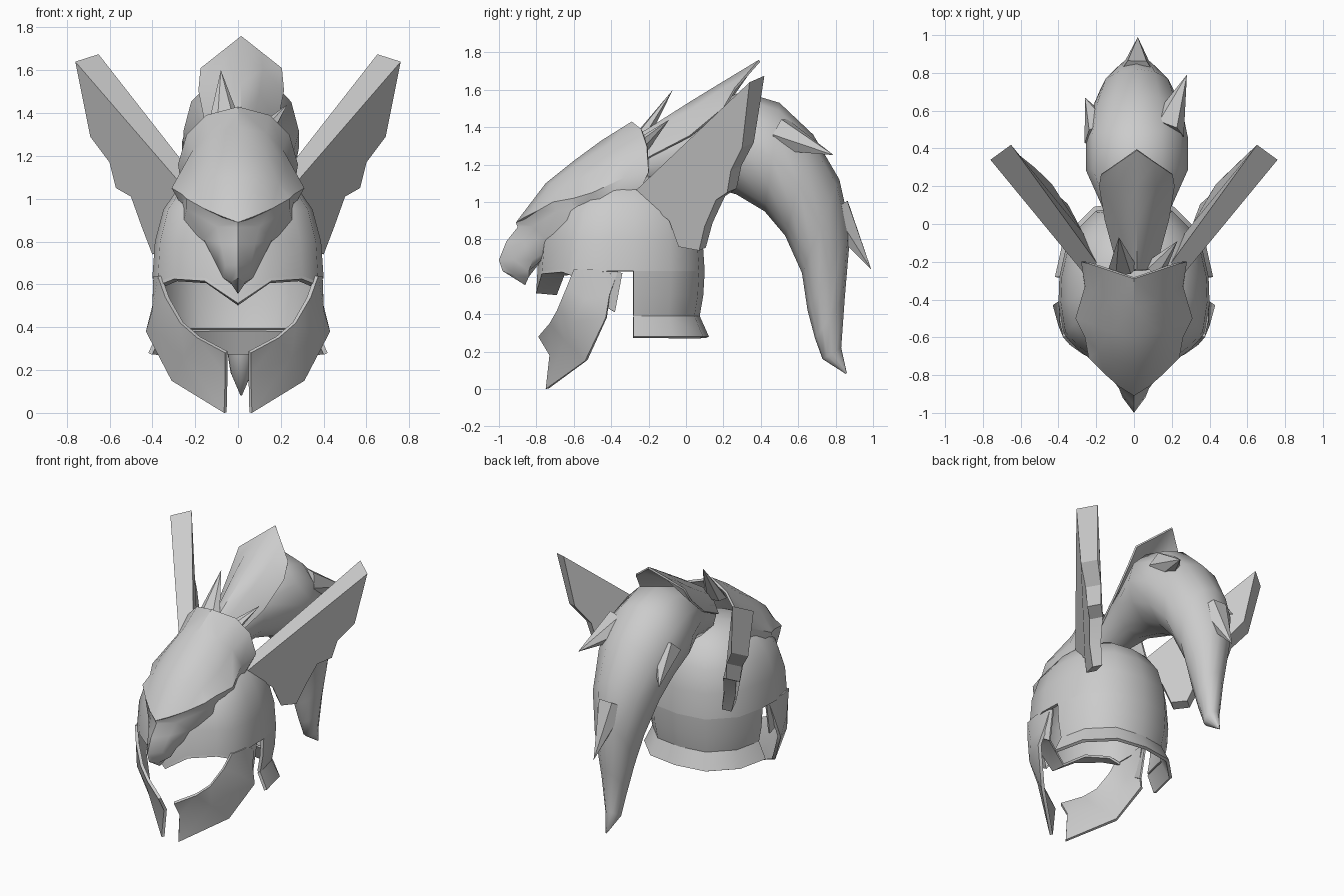
import bpy, bmesh, math
from mathutils import Vector

default_cube = bpy.data.objects.get("Cube")
if default_cube:
    bpy.data.objects.remove(default_cube, do_unlink=True)

steel = bpy.data.materials.new("plain_grey")
steel.use_nodes = True
GREY = (0.6, 0.6, 0.6, 1)
steel.diffuse_color = GREY
steel.node_tree.nodes["Principled BSDF"].inputs["Base Color"].default_value = GREY


def finish(name, bm, mirror=False, thickness=0, angle=38):
    """Weld, mirror, thicken and shade a bmesh, then link it as an object."""
    if mirror:
        copied = bmesh.ops.duplicate(bm, geom=bm.verts[:] + bm.edges[:] + bm.faces[:])["geom"]
        for item in copied:
            if isinstance(item, bmesh.types.BMVert):
                item.co.x = -item.co.x
    bmesh.ops.remove_doubles(bm, verts=bm.verts[:], dist=0.001)
    bmesh.ops.recalc_face_normals(bm, faces=bm.faces[:])
    if thickness:
        bmesh.ops.solidify(bm, geom=bm.faces[:], thickness=thickness)
        bmesh.ops.recalc_face_normals(bm, faces=bm.faces[:])
    mesh = bpy.data.meshes.new(name)
    bm.to_mesh(mesh)
    bm.free()
    mesh.materials.append(steel)
    for polygon in mesh.polygons:
        polygon.use_smooth = True
    mesh.set_sharp_from_angle(angle=math.radians(angle))
    part = bpy.data.objects.new(name, mesh)
    bpy.context.collection.objects.link(part)
    return part


def sheet(name, rows, closed=False, **options):
    """Skin a surface across rows of points."""
    bm = bmesh.new()
    grid = [[bm.verts.new(point) for point in row] for row in rows]
    for upper, lower in zip(grid, grid[1:]):
        count = len(upper)
        for i in range(count if closed else count - 1):
            j = (i + 1) % count
            bm.faces.new((upper[i], upper[j], lower[j], lower[i]))
    if closed:
        bm.faces.new(grid[0])
        bm.faces.new(grid[-1])
    return finish(name, bm, **options)


def tuft(name, base, tip, width, depth):
    """Pointed lock of hair: a flattened spike from base to tip."""
    base, tip = Vector(base), Vector(tip)
    turn = (tip - base).to_track_quat("Z", "Y")
    bm = bmesh.new()
    ring = []
    for i in range(6):
        a = math.tau * i / 6
        offset = Vector((width * math.cos(a), depth * math.sin(a), 0))
        ring.append(bm.verts.new(base + turn @ offset))
    end = bm.verts.new(tip)
    for i in range(6):
        bm.faces.new((ring[i], ring[(i + 1) % 6], end))
    bm.faces.new(ring)
    return finish(name, bm)


# Helmet bowl, from a half plan outline shrinking towards the crown
CENTRE = -0.28
plan = [(0, -0.8), (0.15, -0.77), (0.3, -0.66), (0.375, -0.58), (0.4, -0.42),
        (0.395, CENTRE), (0.35, -0.08), (0.2, 0.07), (0, 0.1)]
rim_heights = [0.53, 0.63, 0.64, 0.61] + [0.63] * 5


def plan_ring(points, scale, z):
    return [(x * scale, CENTRE + (y - CENTRE) * scale, z) for x, y in points]


bowl = [[(x, y, z) for (x, y), z in zip(plan, rim_heights)]]
for z, scale in ((0.8, 0.97), (0.95, 0.87), (1.06, 0.68), (1.13, 0.4), (1.16, 0.0)):
    bowl.append(plan_ring(plan, scale, z))
sheet("helmet_bowl", bowl, mirror=True, thickness=0.02)

# Nape guard and flared neck flange
nape = plan[5:]
sheet("nape_guard", [plan_ring(nape, s, z) for z, s in ((0.63, 1), (0.5, 0.98), (0.39, 0.93))],
      mirror=True, thickness=0.02)
sheet("neck_flange", [plan_ring(nape, s, z) for z, s in ((0.39, 0.93), (0.28, 1.06))],
      mirror=True, thickness=0.02)

# Thick brow edge over the face opening
brow = bowl[0][:4]
brow_back = [(x * 0.95, y + depth, z - 0.01) for (x, y, z), depth in zip(brow, (0.11, 0.12, 0.08, 0.02))]
sheet("brow_edge", [brow, brow_back], mirror=True, thickness=0.015)

# Cheek guards, rows running from the temple to the chin
cheek = [
    [(0.375, -0.6, 0.64), (0.395, -0.5, 0.64), (0.385, -0.36, 0.64)],
    [(0.34, -0.64, 0.54), (0.4, -0.54, 0.48), (0.4, -0.41, 0.5)],
    [(0.27, -0.69, 0.42), (0.36, -0.6, 0.36), (0.43, -0.43, 0.38)],
    [(0.19, -0.73, 0.35), (0.25, -0.65, 0.26), (0.31, -0.54, 0.15)],
    [(0.06, -0.79, 0.28), (0.06, -0.73, 0.18), (0.065, -0.75, 0)],
]
for side, label in ((1, "left"), (-1, "right")):
    rows = [[(side * x, y, z) for x, y, z in row] for row in cheek]
    sheet(label + "_cheek_guard", rows, thickness=0.02, angle=50)
    strap = [[(side * 0.39, -0.4, 0.63), (side * 0.385, -0.34, 0.62)],
             [(side * 0.4, -0.46, 0.46), (side * 0.38, -0.38, 0.41)]]
    sheet(label + "_ear_strap", strap, thickness=0.012)

# Bird head hood: rows from the back rim to the brow point, ridge to side
hood = [
    [(0, -0.29, 1.43), (0.15, -0.24, 1.39), (0.24, -0.21, 1.3), (0.28, -0.2, 1.16), (0.24, -0.25, 1.05)],
    [(0, -0.45, 1.33), (0.13, -0.41, 1.31), (0.21, -0.36, 1.23), (0.26, -0.33, 1.13), (0.26, -0.34, 1.03)],
    [(0, -0.6, 1.22), (0.13, -0.57, 1.21), (0.22, -0.53, 1.14), (0.31, -0.5, 1.05), (0.28, -0.44, 1.0)],
    [(0, -0.75, 1.1), (0.11, -0.72, 1.1), (0.19, -0.67, 1.07), (0.26, -0.6, 1.02), (0.27, -0.55, 0.98)],
    [(0, -0.91, 0.89), (0.08, -0.86, 0.92), (0.16, -0.79, 0.955), (0.24, -0.71, 1.0), (0.25, -0.62, 0.98)],
]
sheet("bird_hood", hood, mirror=True, thickness=0.015)

# Brow underside and hooked beak
beak = [
    [(0, -0.91, 0.89), (0.16, -0.79, 0.955), (0.24, -0.71, 1.0), (0.27, -0.5, 1.0)],
    [(0, -0.9, 0.865), (0.1, -0.82, 0.87), (0.24, -0.69, 0.95), (0.27, -0.5, 0.97)],
    [(0, -0.96, 0.79), (0.08, -0.87, 0.79), (0.16, -0.76, 0.81), (0.26, -0.6, 0.87)],
    [(0, -1.0, 0.69), (0.06, -0.92, 0.69), (0.1, -0.82, 0.69), (0.13, -0.72, 0.75)],
    [(0, -0.98, 0.63), (0.035, -0.92, 0.61), (0.07, -0.84, 0.63), (0.08, -0.76, 0.7)],
    [(0, -0.86, 0.555), (0, -0.86, 0.555), (0.03, -0.84, 0.6), (0.03, -0.77, 0.69)],
]
sheet("beak", beak, mirror=True)

# Wings: stepped feather outline, thicker towards the tip
feathers = [(0.25, -0.28, 1.05), (0.76, 0.34, 1.64), (0.69, 0.3, 1.29), (0.6, 0.24, 1.17),
            (0.57, 0.22, 1.05), (0.5, 0.16, 1.01), (0.45, 0.1, 0.87), (0.4, 0.07, 0.74),
            (0.36, -0.04, 0.76), (0.33, -0.09, 0.9)]
for side, label in ((1, "left"), (-1, "right")):
    bm = bmesh.new()
    outer, inner = [], []
    for x, y, z in feathers:
        t = 0.45 + 0.6 * max(0, z - 0.74)
        outer.append(bm.verts.new((side * x, y, z)))
        inner.append(bm.verts.new((side * (x - 0.11 * t), y + 0.08 * t, z + 0.035 * t)))
    bm.faces.new(outer)
    bm.faces.new(inner)
    for i in range(len(outer)):
        j = (i + 1) % len(outer)
        bm.faces.new((outer[i], outer[j], inner[j], inner[i]))
    finish(label + "_wing", bm, angle=15)

# Horsehair plume: outer edge, inner edge and half width along the arc
arc = [((-0.25, 1.34), (-0.2, 1.08), 0.09), ((0.02, 1.48), (0.06, 1.1), 0.16),
       ((0.3, 1.59), (0.27, 1.04), 0.27), ((0.5, 1.53), (0.42, 0.95), 0.27),
       ((0.68, 1.36), (0.53, 0.82), 0.24), ((0.82, 1.12), (0.62, 0.62), 0.19),
       ((0.88, 0.85), (0.65, 0.42), 0.13), ((0.85, 0.5), (0.69, 0.27), 0.08),
       ((0.83, 0.22), (0.73, 0.16), 0.05), ((0.86, 0.085), (0.855, 0.08), 0.004)]
rings = []
for (yo, zo), (yi, zi), half in arc:
    ring = []
    for i in range(12):
        a = math.tau * i / 12
        blend = 0.5 + 0.5 * math.cos(a)
        ring.append((0.015 + half * math.sin(a), yi + (yo - yi) * blend, zi + (zo - zi) * blend))
    rings.append(ring)
sheet("plume", rings, closed=True, angle=60)

# Upper plume layer ending in a raised point
layer = []
for y, z, half, drop, sweep in ((-0.24, 1.37, 0.1, 0.15, 0), (0.02, 1.535, 0.17, 0.18, 0),
                                (0.2, 1.645, 0.2, 0.14, 0), (0.39, 1.76, 0.19, 0.15, 0.13)):
    layer.append([(0.015 + half * s, y - sweep * abs(s), z - drop * (abs(s) if sweep else s * s))
                  for s in (-1, -0.5, 0, 0.5, 1)])
sheet("upper_plume_layer", layer, thickness=0.012, angle=50)

# Loose locks and crest feathers
tuft("left_lock", (0.17, 0.5, 1.36), (0.28, 0.79, 1.25), 0.1, 0.1)
tuft("right_lock", (-0.17, 0.47, 1.27), (-0.26, 0.67, 1.1), 0.1, 0.1)
tuft("rear_lock", (0.015, 0.79, 0.96), (0.02, 0.99, 0.64), 0.1, 0.1)
tuft("tall_crest_feather", (-0.06, -0.24, 1.34), (-0.08, -0.07, 1.6), 0.08, 0.04)
tuft("small_crest_feather", (0.11, -0.24, 1.3), (0.23, -0.09, 1.44), 0.06, 0.04)
